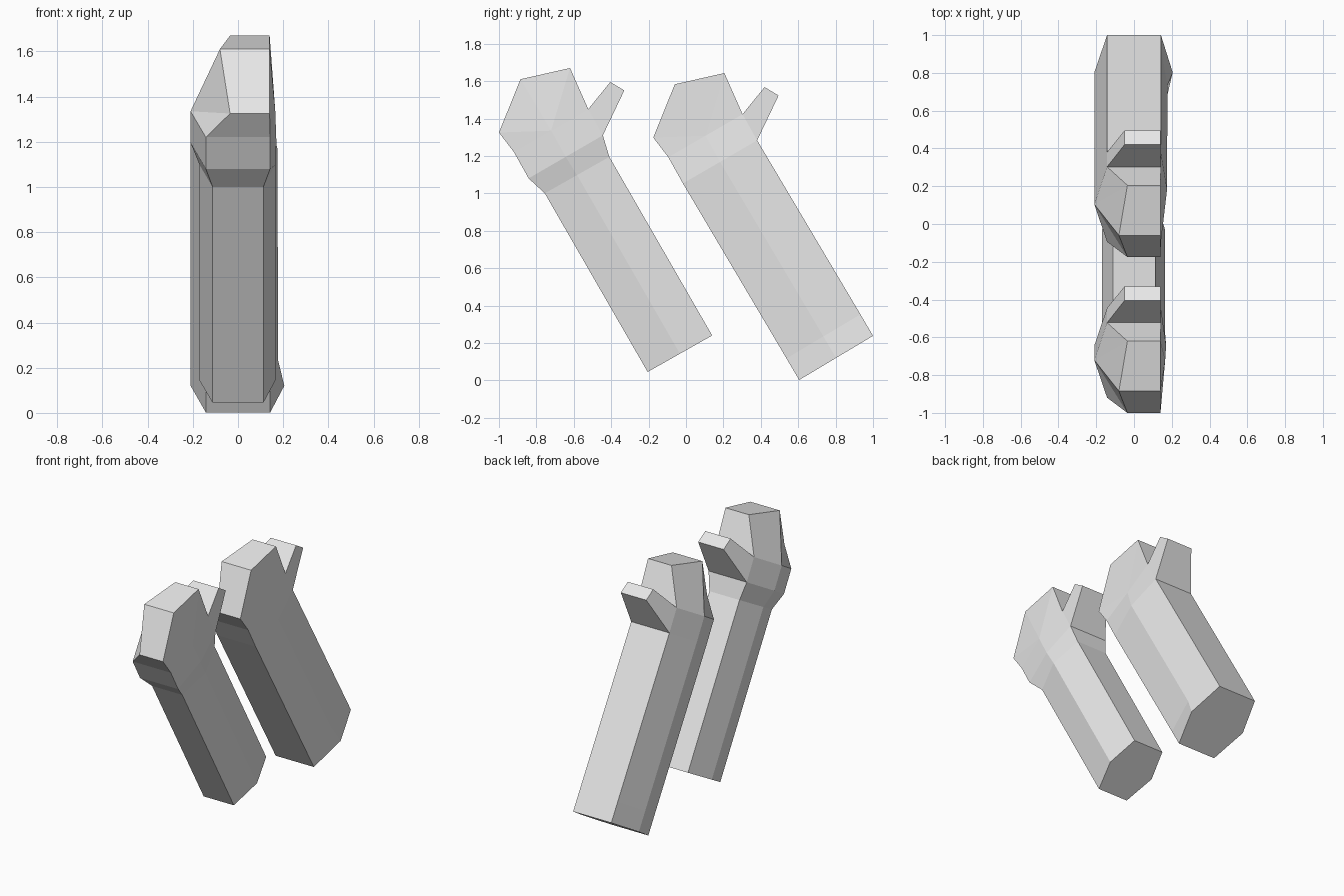
import bpy, bmesh

if "Cube" in bpy.data.objects:
    bpy.data.objects.remove(bpy.data.objects["Cube"])

grey = bpy.data.materials.new("light_grey")
grey.diffuse_color = (0.8, 0.8, 0.8, 1)
grey.use_nodes = True
grey.node_tree.nodes["Principled BSDF"].inputs["Base Color"].default_value = grey.diffuse_color

FL, ML, BL, BR, MR, FR = range(6)
HEAD_X = 0.14


def ring(bm, c, half, flat, left, right):
    """Six-sided section of a leaning post: c = (y, z) centre, half = centre to back edge."""
    (y, z), (dy, dz) = c, half
    rows = [(-flat, -1), (-left, 0), (-flat, 1), (flat, 1), (right, 0), (flat, -1)]
    return [bm.verts.new((x, y + s * dy, z + s * dz)) for x, s in rows]


def bridge(bm, a, b, skip=None):
    for i in range(6):
        if i != skip:
            j = (i + 1) % 6
            bm.faces.new((a[i], a[j], b[j], b[i]))


def build_post(name, shaft, offset, lower_right, upper_right):
    bm = bmesh.new()
    oy, oz = offset
    half = (0.1985, 0.115)

    # Hexagonal shaft with closed foot
    rings = [ring(bm, *s) for s in shaft]
    bm.faces.new(rings[0])

    # Collar below the head, open at the back where the prong grows
    low = ring(bm, (-0.643 + oy, 1.195 + oz), half, 0.1425, 0.21, lower_right)
    up = ring(bm, (-0.721 + oy, 1.335 + oz), half, 0.1425, 0.21, upper_right)
    rings.append(low)
    for a, b in zip(rings, rings[1:]):
        bridge(bm, a, b)
    bridge(bm, low, up, skip=BL)

    # Left and right corners of the hood (chin, brow, peak) and the prong tip
    def pair(x, y, z):
        return [bm.verts.new((px, y + oy, z + oz)) for px in (x, HEAD_X)]

    chin = pair(-0.035, -1.0, 1.325)
    brow = pair(-0.08, -0.885, 1.61)
    peak = pair(-0.035, -0.62, 1.67)
    tip_front = pair(-0.05, -0.405, 1.595)
    tip_back = pair(-0.05, -0.33, 1.55)
    front, notch = [up[FL], up[FR]], [up[BL], up[BR]]
    root = [low[BL], low[BR]]

    # Strip across the hood, into the notch and over the prong
    strip = [front, chin, brow, peak, notch, tip_front, tip_back, root]
    for a, b in zip(strip, strip[1:]):
        bm.faces.new((a[0], a[1], b[1], b[0]))

    # Cheeks fan out from the middle corners; the prong gets flat sides
    for side, mid in enumerate((up[ML], up[MR])):
        for a, b in zip(strip[:4], strip[1:5]):
            bm.faces.new((a[side], b[side], mid))
        bm.faces.new([p[side] for p in (notch, tip_front, tip_back, root)])

    bmesh.ops.recalc_face_normals(bm, faces=bm.faces)
    mesh = bpy.data.meshes.new(name)
    bm.to_mesh(mesh)
    bm.free()
    mesh.materials.append(grey)
    bpy.context.collection.objects.link(bpy.data.objects.new(name, mesh))


# Slim front post, stepping out to a wider collar
slim = (0.1725, 0.0975)
build_post("front_post",
           [((-0.0325, 0.1425), slim, 0.1125, 0.17, 0.165),
            ((-0.5825, 1.0975), slim, 0.1125, 0.17, 0.165)],
           (0, 0), 0.17, 0.165)

# Wide rear post with a flared corner at the foot
wide = (0.1975, 0.118)
build_post("rear_post",
           [((0.8025, 0.12), wide, 0.1425, 0.21, 0.205),
            ((0.735, 0.235), wide, 0.1425, 0.21, 0.177)],
           (0.825, -0.027), 0.175, 0.14)
